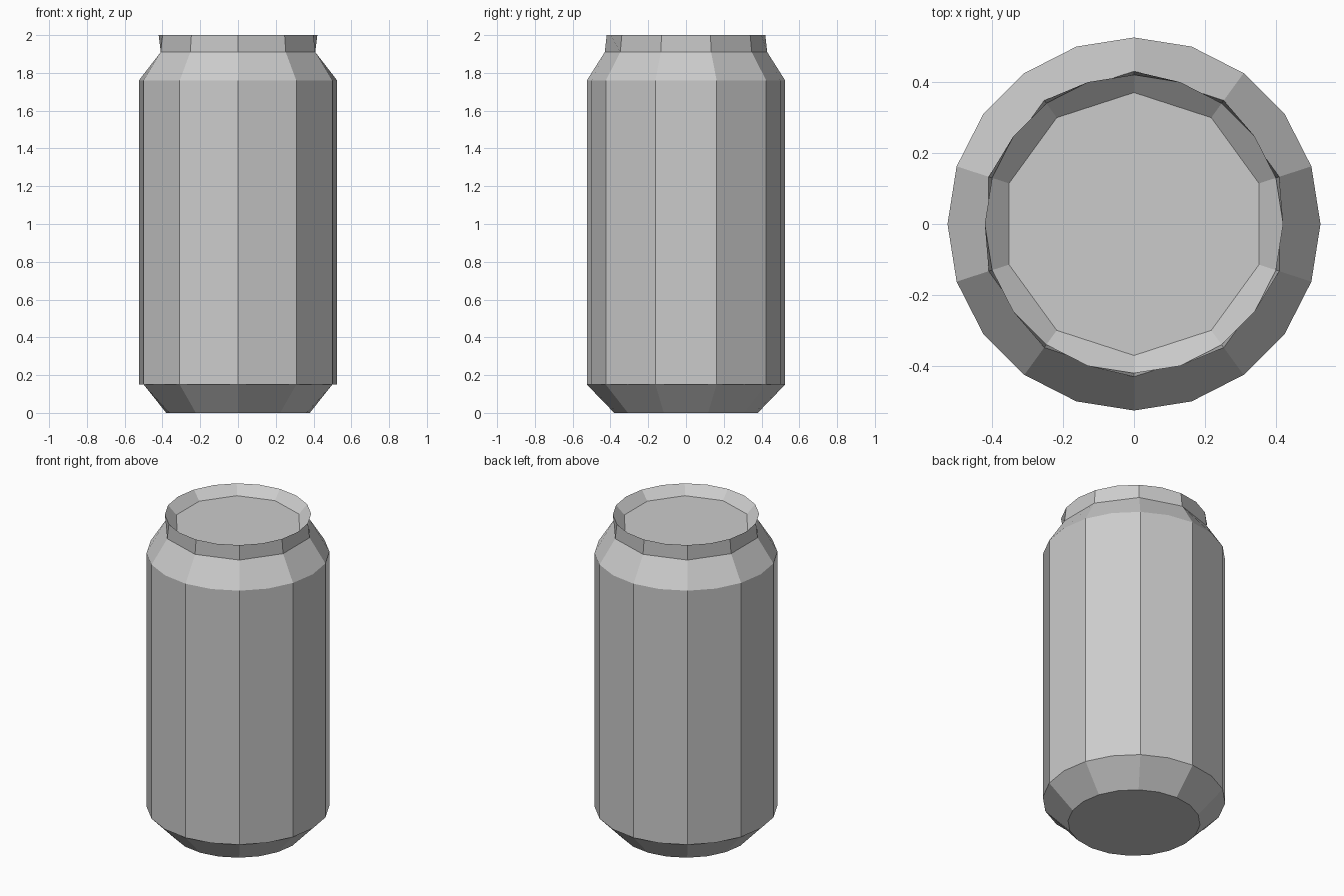
import bpy, bmesh
from math import sin, cos, radians

if "Cube" in bpy.data.objects:
    bpy.data.objects.remove(bpy.data.objects["Cube"])

SIDES = 10
# (radius, height, has mid-panel corners) from base to recessed lid
RINGS = [
    (0.38, 0.00, True),
    (0.525, 0.15, True),
    (0.525, 1.76, True),
    (0.43, 1.91, False),
    (0.42, 2.00, True),
    (0.37, 1.945, False),
]

bm = bmesh.new()


def make_ring(r, z, full):
    # 20 slots; odd slots are panel corners, even slots the mid points
    return [bm.verts.new((r * cos(radians(18 * i)), r * sin(radians(18 * i)), z))
            if full or i % 2 else None for i in range(2 * SIDES)]


rings = [make_ring(*r) for r in RINGS]

# Wide panels between rings, spanning corner - mid - corner
for low, high in zip(rings, rings[1:]):
    for k in range(SIDES):
        ids = [(2 * k + d) % (2 * SIDES) for d in (-1, 0, 1)]
        loop = [low[i] for i in ids] + [high[i] for i in reversed(ids)]
        bm.faces.new([v for v in loop if v])

# Base and lid
bm.faces.new([v for v in reversed(rings[0]) if v])
bm.faces.new([v for v in rings[-1] if v])

mesh = bpy.data.meshes.new("can_body")
bm.to_mesh(mesh)
bm.free()
can = bpy.data.objects.new("can_body", mesh)
bpy.context.collection.objects.link(can)
